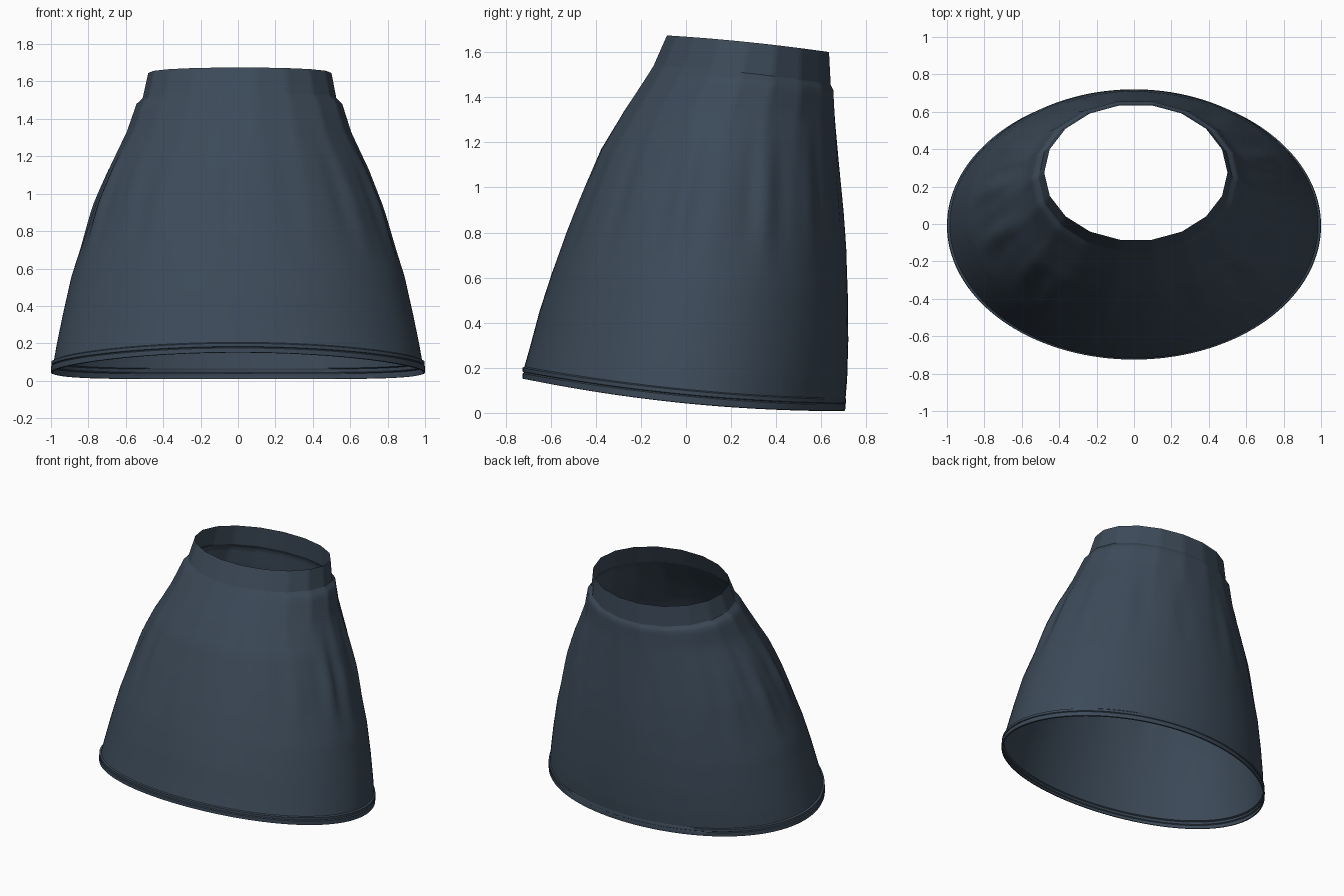
import bpy, bmesh, math

cube = bpy.data.objects.get("Cube")
if cube:
    bpy.data.objects.remove(cube)

SEGS, SIDES, STEPS = 144, 18, 4

cloth = bpy.data.materials.new("slate blue cloth")
cloth.use_nodes = True
colour = (0.045, 0.068, 0.098, 1)
cloth.diffuse_color = colour
bsdf = cloth.node_tree.nodes["Principled BSDF"]
bsdf.inputs["Base Color"].default_value = colour
bsdf.inputs["Roughness"].default_value = 0.9

# Each ring: height at front, side, back; y at front, back; half width
band = [(1.675, 1.645, 1.60, -.09, .64, .49),
        (1.54, 1.51, 1.455, -.15, .648, .518)]
body = [band[1],
        (1.50, 1.48, 1.43, -.175, .66, .55),
        (1.34, 1.33, 1.30, -.28, .667, .60),
        (1.17, 1.13, 1.12, -.38, .68, .695),
        (1.0, .95, .93, -.45, .695, .765),
        (.8, .76, .73, -.53, .71, .825),
        (.62, .56, .52, -.595, .718, .89),
        (.45, .36, .32, -.65, .72, .935),
        (.3, .2, .15, -.69, .715, .968),
        (.205, .105, .065, -.717, .708, .985)]
hem = [body[-1],
       (.2, .1, .06, -.725, .71, .998),
       (.183, .083, .043, -.725, .71, .998),
       (.18, .08, .04, -.719, .706, .992),
       (.175, .075, .035, -.725, .708, 1.0),
       (.152, .045, .01, -.725, .706, 1.0),
       (.15, .043, .008, -.715, .698, .99)]


def lerp(a, b, t):
    return tuple(p + (q - p) * t for p, q in zip(a, b))


def direction(i, facet):
    """Unit circle blended toward a polygon by the facet amount."""
    a = math.tau * i / SEGS
    k = math.tau / SIDES
    chord = math.cos(k / 2) / math.cos(a % k - k / 2)
    r = 1 + (chord - 1) * facet
    return r * math.cos(a), r * math.sin(a)


def gather(a, z):
    """Soft vertical folds hanging below the waistband."""
    if not .55 < z < 1.36:
        return 0
    fade = math.sin(math.pi * (z - .55) / .81) ** 2
    side = .4 + .6 * math.cos(a) ** 2
    wave = math.sin(17 * a + .8 * math.sin(3 * a)) + .5 * math.sin(29 * a + 2 * z)
    return .009 * fade * side * wave


def ring_points(row, facet, folds):
    zf, zs, zb, yf, yb, rx = row
    for i in range(SEGS):
        c, s = direction(i, facet)
        z = zs + (zb - zf) / 2 * s + ((zf + zb) / 2 - zs) * s * s
        r = 1 + (gather(math.tau * i / SEGS, z) / rx if folds else 0)
        shift = .01 * max(0, z - 1) / .65
        yield (rx * r * c + shift, (yf + yb) / 2 + (yb - yf) / 2 * r * s, z)


def loft(name, rows, facet, steps=1, folds=False):
    bm = bmesh.new()
    rings = [lerp(a, b, t / steps) for a, b in zip(rows, rows[1:]) for t in range(steps)]
    rings.append(rows[-1])
    loops = [[bm.verts.new(p) for p in ring_points(r, facet(r[1]), folds)] for r in rings]
    for up, low in zip(loops, loops[1:]):
        for i in range(SEGS):
            j = (i + 1) % SEGS
            bm.faces.new((up[i], low[i], low[j], up[j]))
    mesh = bpy.data.meshes.new(name)
    bm.to_mesh(mesh)
    bm.free()
    mesh.materials.append(cloth)
    obj = bpy.data.objects.new(name, mesh)
    bpy.context.collection.objects.link(obj)
    bpy.ops.object.select_all(action="DESELECT")
    obj.select_set(True)
    bpy.context.view_layer.objects.active = obj
    bpy.ops.object.shade_smooth_by_angle(angle=math.radians(35))


# Faceted waistband, gathered body that rounds out downward, stitched hem
loft("waistband", band, lambda z: 1)
loft("skirt_body", body, lambda z: min(1, max(0, (z - .9) / .5)), STEPS, True)
loft("hem", hem, lambda z: 0)
